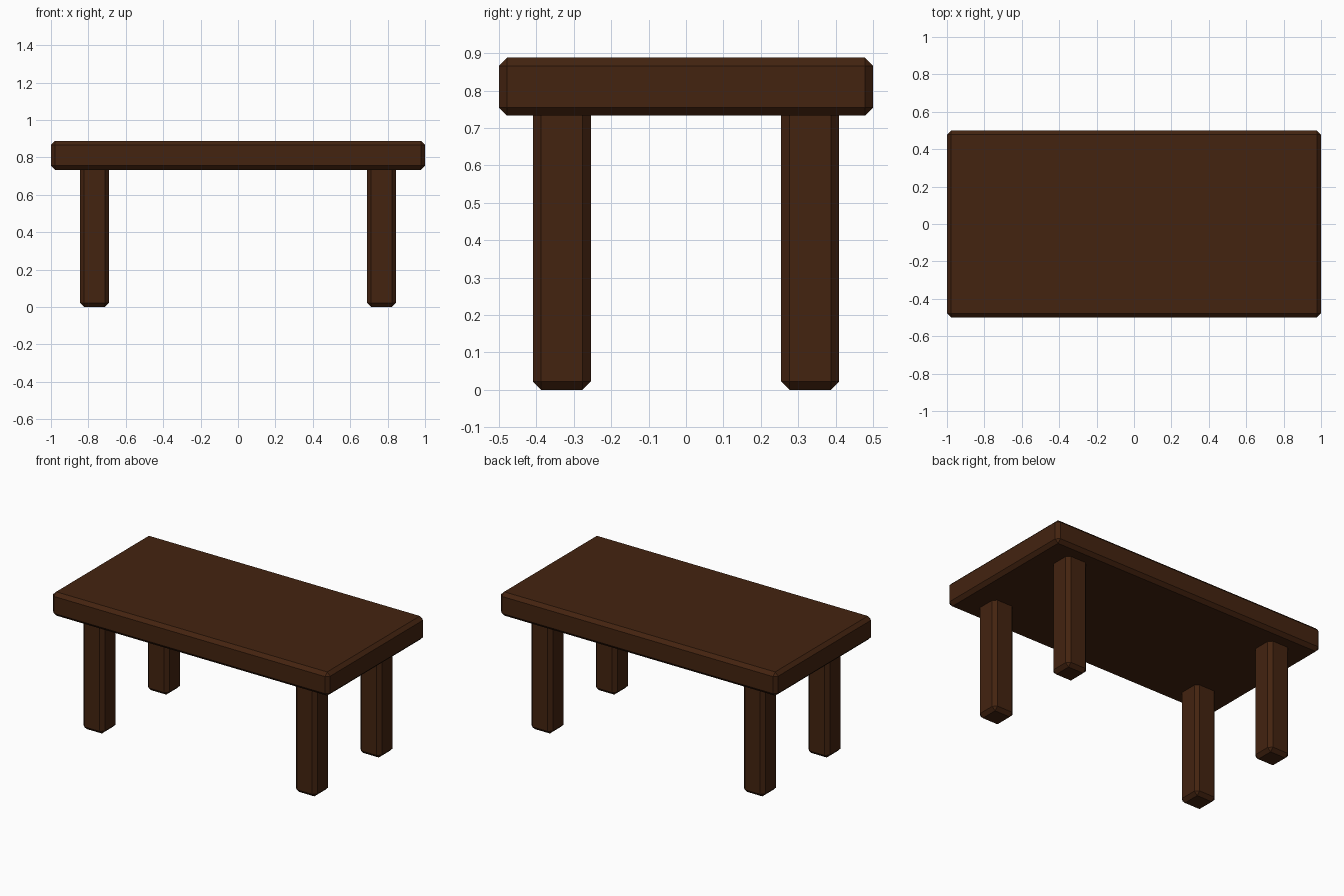
import bpy
import bmesh
from mathutils import Vector

cube = bpy.data.objects.get("Cube")
if cube:
    bpy.data.objects.remove(cube, do_unlink=True)

CHAMFER = 0.022
TOP_HEIGHT = 0.888
THICKNESS = 0.155
LEG_X, LEG_Y = 0.767, 0.332

# Dark wood shared by every part
wood = bpy.data.materials.new("dark_brown_wood")
wood.use_nodes = True
colour = (0.057, 0.017, 0.005, 1)
wood.diffuse_color = colour
wood.node_tree.nodes["Principled BSDF"].inputs["Base Color"].default_value = colour


def chamfered_box(name, size, centre):
    """Flat-shaded box with a single-segment chamfer on every edge."""
    mesh = bpy.data.meshes.new(name)
    bm = bmesh.new()
    bmesh.ops.create_cube(bm, size=1)
    bmesh.ops.scale(bm, vec=Vector(size), verts=bm.verts)
    bm.to_mesh(mesh)
    bm.free()
    mesh.materials.append(wood)
    obj = bpy.data.objects.new(name, mesh)
    obj.location = centre
    bpy.context.collection.objects.link(obj)
    bevel = obj.modifiers.new("chamfer", "BEVEL")
    bevel.width = CHAMFER
    bevel.segments = 1
    return obj


# Table top
chamfered_box("table_top", (2, 1, THICKNESS), (0, 0, TOP_HEIGHT - THICKNESS / 2))

# Four legs, let into the underside of the top
leg_length = TOP_HEIGHT - THICKNESS / 2
for side, sx in (("left", 1), ("right", -1)):
    for end, sy in (("front", -1), ("back", 1)):
        chamfered_box(f"{end}_{side}_leg", (THICKNESS, THICKNESS, leg_length),
                      (sx * LEG_X, sy * LEG_Y, leg_length / 2))
